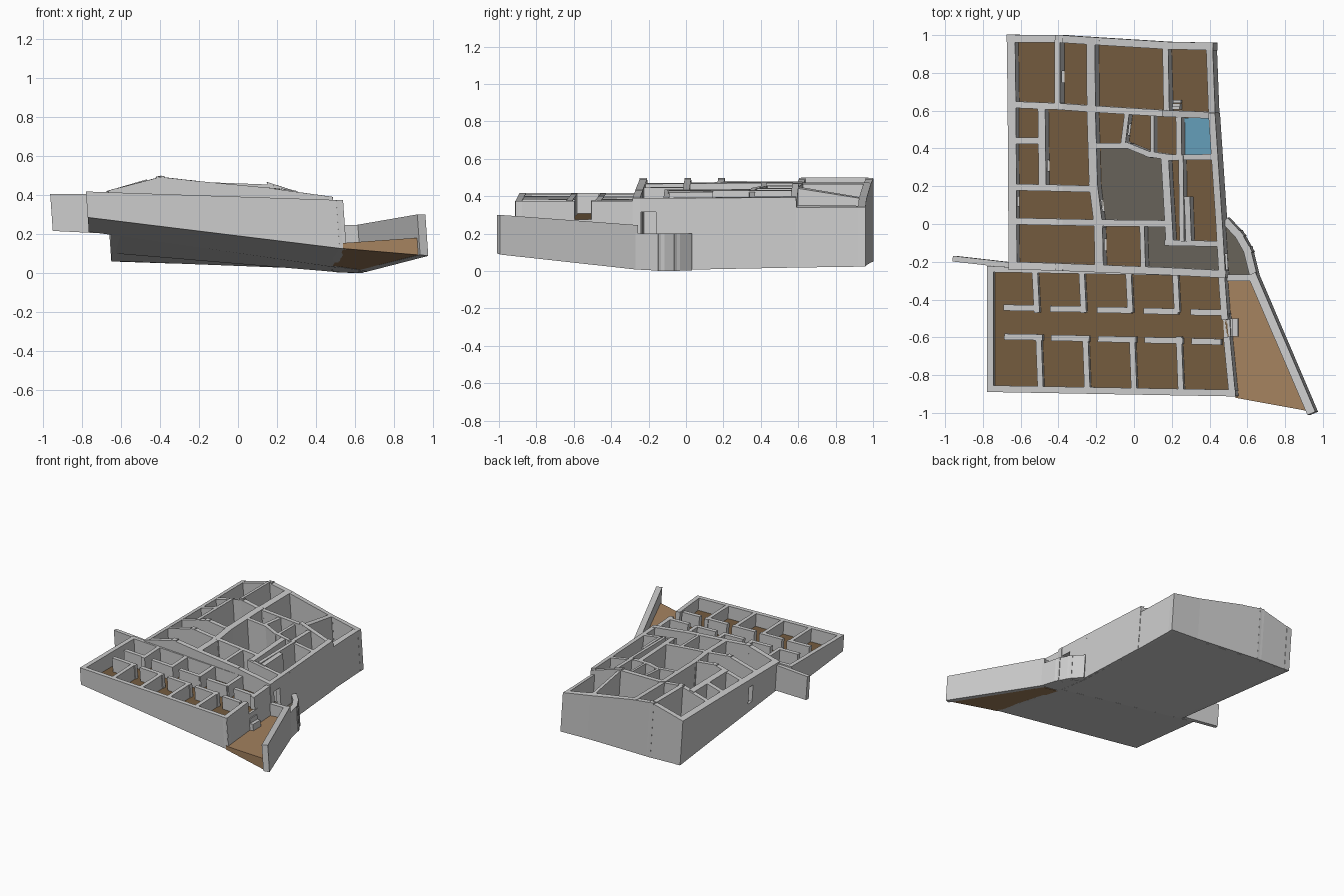
import bpy, bmesh
from mathutils import Vector

cube = bpy.data.objects.get("Cube")
if cube:
    bpy.data.objects.remove(cube)


def material(name, rgb):
    m = bpy.data.materials.new(name)
    m.use_nodes = True
    m.diffuse_color = (*rgb, 1)
    m.node_tree.nodes["Principled BSDF"].inputs["Base Color"].default_value = (*rgb, 1)
    return m


PLASTER = material("pale grey plaster", (.6, .6, .6))
EARTH = material("brown floor", (.178, .107, .05))
SAND = material("tan terrace", (.376, .223, .114))
SLATE = material("dark slate paving", (.138, .125, .102))
WATER = material("pool blue", (.133, .352, .497))


def interp(table, v):
    """Piecewise linear lookup, clamped at both ends."""
    if v <= table[0][0]:
        return table[0][1]
    for (a, p), (b, q) in zip(table, table[1:]):
        if v <= b:
            return p + (q - p) * (v - a) / (b - a)
    return table[-1][1]


# Height rules: sloping ground underside, floors and wall tops
def ground(x, y):
    west = interp([(-.89, .275), (-.22, .2), (1, .06)], y)
    east = interp([(-1, .14), (-.25, .025), (0, 0), (.95, .02)], y)
    return max(0, west + (east - west) * (x + .7) / 1.2)


def front_floor(x, y): return .288 - .025 * x
def mid_floor(x, y): return .185 - .05 * x
def north_floor(x, y): return .145 - .05 * x
def front_top(x, y): return .391 - .034 * x
def terrace_floor(x, y): return .155 + .07 * (x - .54)
def court_floor(x, y): return .14


GABLE = [(-.67, .42), (-.39, .5)]


def mid_top(x, y):
    return interp(GABLE + [(-.2, .47), (.17, .435), (.26, .43), (.44, .39)], x)


def divide_top(x, y):
    return interp(GABLE + [(-.17, .458), (.17, .467), (.2, .44), (.42, .375)], x)


def north_top(x, y):
    ridge = .45 - .18 * (y - .6)
    return interp(GABLE + [(-.17, .458), (.17, ridge), (.42, .34)], x)


def prism(name, outline, top, bottom, side_mat, top_mat=None):
    """Upright block between two height rules, leaning slightly with the site."""
    bm = bmesh.new()
    rings = []
    for rule in (bottom, top):
        ring = []
        for x, y in outline:
            z = rule(x, y)
            ring.append(bm.verts.new((x + .07 * (.4 - z), y, z)))
        rings.append(ring)
    low, high = rings
    n = len(outline)
    bm.faces.new(low)
    roof = bm.faces.new(high)
    roof.material_index = 1 if top_mat else 0
    for i in range(n):
        j = (i + 1) % n
        bm.faces.new((low[i], low[j], high[j], high[i]))
    bmesh.ops.recalc_face_normals(bm, faces=bm.faces)
    mesh = bpy.data.meshes.new(name)
    bm.to_mesh(mesh)
    bm.free()
    mesh.materials.append(side_mat)
    if top_mat:
        mesh.materials.append(top_mat)
    ob = bpy.data.objects.new(name, mesh)
    bpy.context.collection.objects.link(ob)
    return ob


def wall(name, path, t, top, bottom):
    """Straight wall pieces of thickness t along a path."""
    for i, (a, b) in enumerate(zip(path, path[1:])):
        a, b = Vector(a), Vector(b)
        d = (b - a).normalized() * t / 2
        s = Vector((-d.y, d.x))
        prism(f"{name}_{i + 1}", [a - d - s, b + d - s, b + d + s, a - d + s], top, bottom, PLASTER)


def rect(x0, y0, x1, y1):
    return [(x0, y0), (x1, y0), (x1, y1), (x0, y1)]


def cut_door(target, x, y, sx, sy, z0, z1):
    helper = prism("door_cutter", rect(x - sx, y - sy, x + sx, y + sy),
                   lambda *_: z1, lambda *_: z0, PLASTER)
    helper.hide_render = True
    helper.hide_viewport = True
    helper.display_type = 'WIRE'
    mod = bpy.data.objects[target].modifiers.new("door", 'BOOLEAN')
    mod.operation = 'DIFFERENCE'
    mod.solver = 'EXACT'
    mod.object = helper


# Ground blocks with floors on top
prism("front_wing_base", [(-.765, -.88), (.52, -.9), (.46, -.26), (-.765, -.24)],
      front_floor, ground, PLASTER, EARTH)
prism("middle_base", [(-.64, -.23), (.46, -.265), (.45, 0), (.41, .58), (-.65, .62)],
      mid_floor, ground, PLASTER, EARTH)
prism("north_base", [(-.65, .62), (.41, .58), (.39, .94), (.17, .94), (-.35, .98), (-.65, .98)],
      north_floor, ground, PLASTER, EARTH)
prism("terrace", [(.52, -.92), (.905, -.99), (.6, -.29), (.46, -.29)],
      terrace_floor, ground, SAND)
prism("east_court", [(.45, -.28), (.61, -.28), (.56, -.12), (.52, -.05), (.46, 0)],
      court_floor, ground, PLASTER, SLATE)


# Paving and pool plates
def plate(name, outline, mat, lift=.006):
    prism(name, outline, lambda x, y: mid_floor(x, y) + lift, mid_floor, mat)


plate("hall_paving", [(-.19, .41), (-.03, .41), (.08, .37), (.16, .35), (.18, 0), (-.18, 0)], SLATE)
plate("passage_paving", [(.05, 0), (.19, 0), (.19, -.1), (.44, -.1), (.46, -.26), (.05, -.24)], SLATE)
plate("pool_water", rect(.25, .36, .4, .56), WATER, .008)

# Outer walls down to the ground
wall("west_wall", [(-.65, .98), (-.645, .62), (-.64, -.22)], .045, mid_top, ground)
wall("north_wall", [(-.65, .98), (-.39, .98), (-.2, .968), (.17, .945), (.395, .94)], .04, north_top, ground)
wall("north_east_wall", [(.395, .94), (.408, .59)], .035, north_top, ground)
wall("east_wall", [(.412, .57), (.45, 0), (.465, -.26)], .035, mid_top, ground)
wall("south_gable", [(-.64, -.22), (-.39, -.228), (-.19, -.236), (.17, -.25), (.465, -.265)],
     .04, mid_top, mid_floor)
wall("side_wing", [(-.945, -.185), (-.64, -.22)], .03, lambda x, y: .405, lambda x, y: .215 - .05 * (x + .95))
wall("front_wing_outer", [(.46, -.26), (.477, -.49)], .035, front_top, ground)
wall("front_wing_east", [(.49, -.615), (.517, -.895)], .035, front_top, ground)
wall("front_wing_south", [(.517, -.895), (-.76, -.872)], .035, front_top, ground)
wall("front_wing_west", [(-.76, -.872), (-.76, -.24)], .035, front_top, ground)
wall("front_wing_north", [(-.76, -.24), (.46, -.262)], .03, front_top, ground)
wall("entrance_sill", [(.48, -.49), (.487, -.615)], .035, front_floor, ground)

# Inner walls of the north part
wall("ridge_wall", [(-.4, .96), (-.4, .63)], .03, north_top, north_floor)
wall("north_room_wall", [(-.225, .96), (-.222, .61)], .045, north_top, north_floor)
wall("north_east_room_wall", [(.165, .94), (.175, .59)], .03, north_top, north_floor)
wall("dividing_wall", [(-.64, .632), (-.39, .622), (-.2, .608), (.17, .585), (.41, .575)],
     .035, divide_top, north_floor)

# Inner walls of the middle part: path and thickness
for name, t, path in [
    ("spine_wall", .045, [(-.222, .6), (-.21, .2), (-.185, 0), (-.18, -.23)]),
    ("west_cross_wall", .035, [(-.63, .195), (-.39, .19), (-.21, .185)]),
    ("south_cross_wall", .035, [(-.63, .015), (-.39, .01), (-.19, .006), (.16, .002)]),
    ("closet_wall", .04, [(-.485, .61), (-.48, .2)]),
    ("closet_divider", .035, [(-.63, .44), (-.5, .44)]),
    ("hall_north_wall", .03, [(-.2, .415), (-.03, .415), (.08, .37), (.2, .352), (.415, .355)]),
    ("small_room_wall", .025, [(-.035, .58), (-.055, .42)]),
    ("bath_wall", .02, [(.1, .57), (.1, .37)]),
    ("pool_room_wall", .03, [(.238, .57), (.24, .36)]),
    ("hall_east_wall", .04, [(.165, .35), (.19, -.08)]),
    ("corridor_wall", .025, [(.25, .35), (.255, -.08)]),
    ("corridor_pier", .03, [(.283, .13), (.29, -.08)]),
    ("passage_wall", .03, [(.18, -.1), (.44, -.105)]),
    ("south_room_wall", .025, [(.045, 0), (.052, -.24)]),
]:
    wall(name, path, t, mid_top, mid_floor)

# Two rows of cells facing a central aisle
for i in range(5):
    x = -.515 + .247 * i
    last = i == 4
    wall(f"north_cell_stub_{i}", [(x - .16, -.443 - .006 * i), (x - .01, -.445 - .006 * i)],
         .032, front_top, front_floor)
    wall(f"south_cell_stub_{i}", [(x - .155, -.597 - .006 * i), (x + (-.03 if last else .015), -.6 - .006 * i)],
         .032, front_top, front_floor)
    if not last:
        wall(f"north_cell_wall_{i}", [(x - .01, -.25), (x, -.455)], .03, front_top, front_floor)
        wall(f"south_cell_wall_{i}", [(x + .01, -.61), (x + .02, -.875)], .03, front_top, front_floor)

# Terrace wall, curving back to the building
wall("terrace_wall", [(.923, -.982), (.62, -.285)], .045,
     lambda x, y: interp([(-1, .3), (-.27, .245)], y), ground)
wall("curved_court_wall", [(.615, -.26), (.585, -.14), (.54, -.06), (.48, .005)], .04,
     lambda x, y: .2, ground)
wall("terrace_gate", [(.5, -.285), (.61, -.285)], .035, lambda x, y: .245, court_floor)

# Entrance steps and small inner steps
for i in range(3):
    x = .455 + .027 * i
    prism(f"entrance_step_{i + 1}", rect(x, -.595, x + .027, -.5),
          lambda *_, k=i: .275 - .035 * k, lambda *_: .14, PLASTER)
    y = .605 + .018 * i
    prism(f"inner_step_{i + 1}", rect(.195, y, .235, y + .016),
          lambda *_, k=i: .3 - .04 * k, north_floor, PLASTER)

# Door openings
cut_door("east_wall_2", .46, -.2, .05, .04, .15, .315)
cut_door("west_wall_2", -.64, .12, .06, .025, .225, .36)
cut_door("ridge_wall_1", -.4, .78, .05, .03, .17, .33)
cut_door("closet_wall_1", -.482, .31, .05, .03, .215, .35)
cut_door("spine_wall_2", -.198, .1, .05, .03, .2, .34)
cut_door("spine_wall_3", -.182, -.11, .05, .03, .2, .34)
cut_door("small_room_wall_1", -.045, .5, .05, .03, .195, .34)
